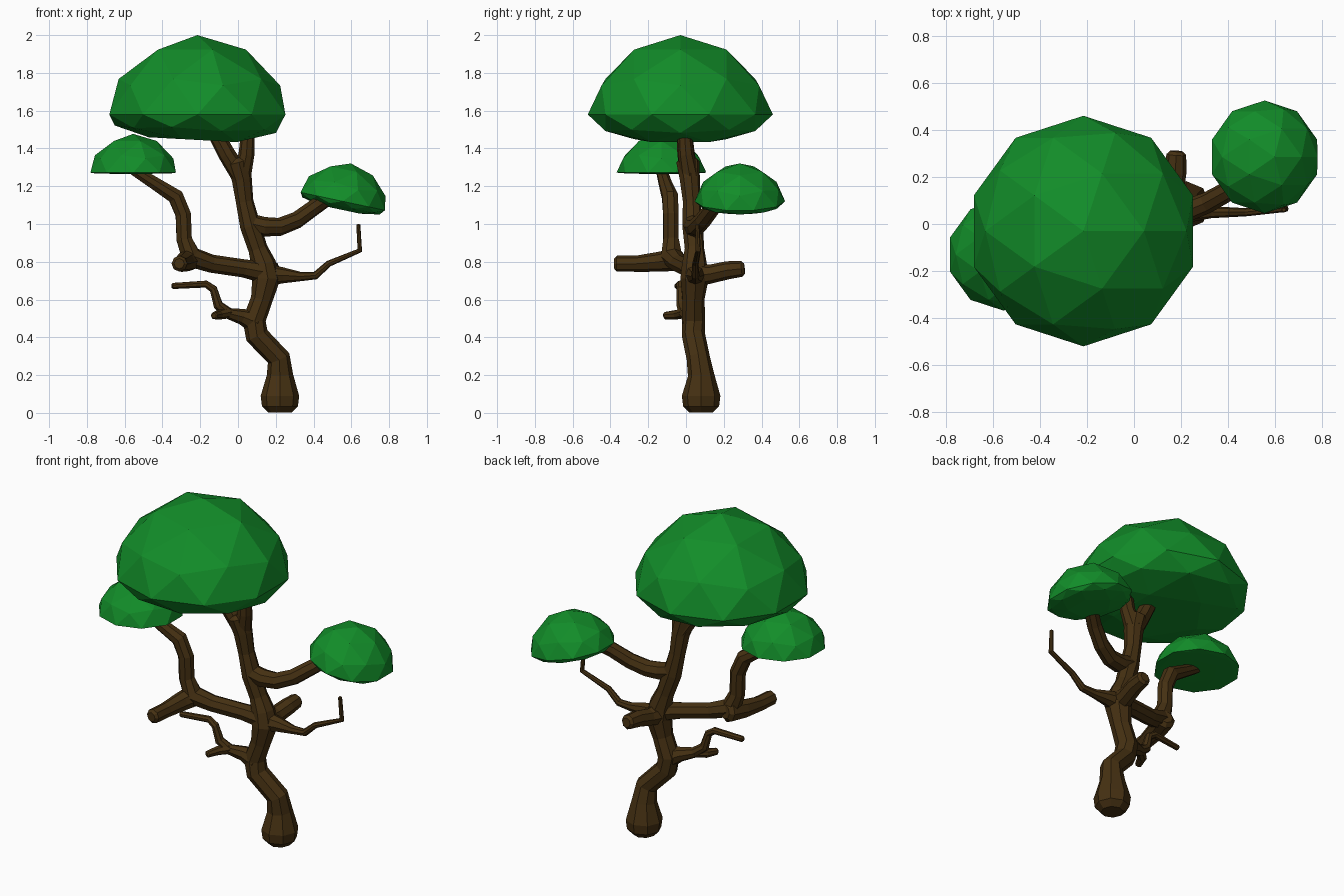
import bpy, bmesh, math
from mathutils import Vector, Euler


def material(name, rgb):
    m = bpy.data.materials.new(name)
    m.diffuse_color = (*rgb, 1)
    return m


BARK = material("bark_brown", (0.060, 0.030, 0.006))
LEAF = material("leaf_green", (0.006, 0.265, 0.022))


def limb(name, pts, sides=8):
    """Faceted tube through (x, y, z, radius) points with slightly rounded ends."""
    co = [Vector(p[:3]) for p in pts]
    rad = [p[3] for p in pts]
    # short bevelled tips at both ends
    d0, d1 = (co[0] - co[1]).normalized(), (co[-1] - co[-2]).normalized()
    co = [co[0] + d0 * rad[0] * 0.35] + co + [co[-1] + d1 * rad[-1] * 0.35]
    rad = [rad[0] * 0.65] + rad + [rad[-1] * 0.65]
    bm = bmesh.new()
    rings, side = [], None
    for i, c in enumerate(co):
        a = (c - co[i - 1]).normalized() if i else Vector()
        b = (co[i + 1] - c).normalized() if i < len(co) - 1 else Vector()
        t = (a + b).normalized()
        if side is None:
            side = t.orthogonal()
        side = (side - t * side.dot(t)).normalized()
        up = t.cross(side)
        rings.append([bm.verts.new(c + rad[i] * (side * math.cos(k * math.tau / sides)
                                                 + up * math.sin(k * math.tau / sides)))
                      for k in range(sides)])
    for r, s in zip(rings, rings[1:]):
        for k in range(sides):
            n = (k + 1) % sides
            bm.faces.new((r[k], r[n], s[n], s[k]))
    bm.faces.new(rings[0][::-1])
    bm.faces.new(rings[-1])
    bmesh.ops.recalc_face_normals(bm, faces=bm.faces)
    me = bpy.data.meshes.new(name)
    bm.to_mesh(me)
    bm.free()
    me.materials.append(BARK)
    ob = bpy.data.objects.new(name, me)
    bpy.context.collection.objects.link(ob)


def canopy(name, loc, radius, height, depth, skew=0.0, tilt=(0, 0, 0)):
    """Icosphere dome with a squashed underside."""
    bpy.ops.mesh.primitive_ico_sphere_add(subdivisions=2, radius=1)
    ob = bpy.context.object
    ob.name = name
    rot = Euler(tilt).to_matrix()
    for v in ob.data.vertices:
        x, y, z = v.co
        if z > 0.01:
            z = height * z ** 1.25
        elif z < -0.01:
            z = -depth * min(1, -z / 0.85) * (1 + skew * x)
        else:
            z = 0
        v.co = rot @ Vector((x * radius, y * radius, z)) + Vector(loc)
    ob.data.materials.append(LEAF)
    for p in ob.data.polygons:
        p.use_smooth = False


# trunk with swollen foot, and the fork under the crown
limb("trunk", [(0.222, 0.08, 0.035, 0.095), (0.222, 0.08, 0.09, 0.102), (0.222, 0.08, 0.20, 0.07),
               (0.215, 0.065, 0.29, 0.062), (0.10, 0.04, 0.41, 0.062), (0.085, 0.04, 0.49, 0.062),
               (0.125, 0.04, 0.60, 0.058), (0.15, 0.045, 0.71, 0.075), (0.135, 0.045, 0.79, 0.066),
               (0.105, 0.045, 0.87, 0.052), (0.065, 0.035, 0.99, 0.055), (0.035, 0.03, 1.12, 0.047),
               (0.02, 0.02, 1.24, 0.054), (-0.005, 0.01, 1.33, 0.062)])
limb("fork_left", [(0.01, 0.02, 1.26, 0.05), (-0.06, 0.0, 1.37, 0.046), (-0.13, -0.01, 1.50, 0.042)])
limb("fork_right", [(0.02, 0.02, 1.26, 0.05), (0.045, 0.0, 1.37, 0.042), (0.053, -0.01, 1.50, 0.036)])

# large left branch and its forward stub
limb("left_branch", [(0.16, 0.045, 0.74, 0.06), (0.03, 0.01, 0.765, 0.048), (-0.14, -0.04, 0.79, 0.048),
                     (-0.25, -0.075, 0.825, 0.06), (-0.285, -0.08, 0.92, 0.044), (-0.29, -0.08, 1.05, 0.044),
                     (-0.33, -0.085, 1.145, 0.045), (-0.44, -0.11, 1.215, 0.036), (-0.55, -0.13, 1.285, 0.03)])
limb("left_stub", [(-0.25, -0.04, 0.815, 0.062), (-0.28, -0.14, 0.80, 0.053), (-0.30, -0.26, 0.79, 0.043),
                   (-0.31, -0.365, 0.79, 0.042)])

# stub at the back
limb("back_stub", [(0.145, 0.045, 0.73, 0.065), (0.16, 0.13, 0.735, 0.05), (0.175, 0.22, 0.755, 0.048),
                   (0.18, 0.295, 0.763, 0.042)])

# upper right branch
limb("right_branch", [(0.06, 0.035, 1.005, 0.05), (0.14, 0.04, 0.985, 0.052), (0.22, 0.055, 0.985, 0.048),
                      (0.31, 0.09, 1.02, 0.045), (0.40, 0.14, 1.085, 0.043), (0.50, 0.22, 1.155, 0.04)])

# thin crooked twig on the right
limb("right_twig", [(0.14, 0.045, 0.73, 0.062), (0.24, 0.05, 0.728, 0.042), (0.33, 0.05, 0.722, 0.025),
                    (0.41, 0.05, 0.727, 0.021), (0.48, 0.05, 0.79, 0.017), (0.645, 0.065, 0.86, 0.014),
                    (0.637, 0.06, 0.995, 0.011)])

# thin crooked twig on the lower left, with its knob
limb("left_twig", [(0.09, 0.04, 0.48, 0.06), (0.02, 0.02, 0.51, 0.042), (-0.05, -0.01, 0.527, 0.03),
                   (-0.105, -0.025, 0.57, 0.027), (-0.13, -0.03, 0.655, 0.022), (-0.17, -0.03, 0.682, 0.02),
                   (-0.345, -0.045, 0.672, 0.017)])
limb("left_twig_knob", [(-0.05, -0.01, 0.53, 0.03), (-0.10, -0.05, 0.52, 0.026), (-0.125, -0.11, 0.515, 0.02)])

# foliage caps
canopy("crown", (-0.215, -0.03, 1.58), 0.49, 0.42, 0.135, skew=0.2)
canopy("left_foliage", (-0.555, -0.13, 1.272), 0.238, 0.205, 0.006)
canopy("right_foliage", (0.555, 0.285, 1.12), 0.24, 0.205, 0.045, tilt=(0, math.radians(12), 0))
